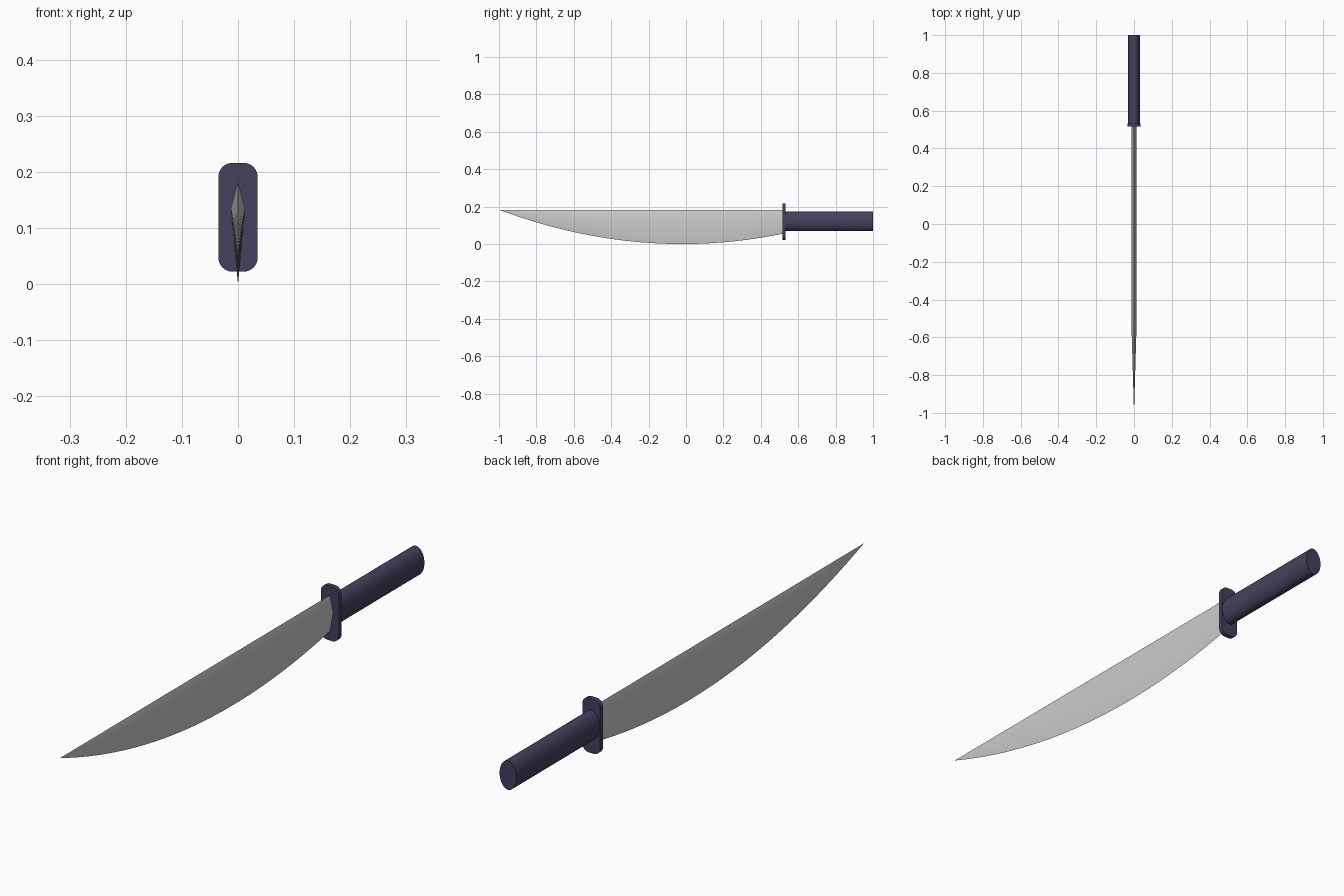
import bpy, bmesh, math

if "Cube" in bpy.data.objects:
    bpy.data.objects.remove(bpy.data.objects["Cube"])

SPINE_Z, TIP_Y, ROOT_Y, LOW_Y = 0.183, -1.0, 0.525, -0.02


def make_object(name, bm, angle, material=None):
    bmesh.ops.recalc_face_normals(bm, faces=bm.faces)
    mesh = bpy.data.meshes.new(name)
    bm.to_mesh(mesh)
    bm.free()
    obj = bpy.data.objects.new(name, mesh)
    bpy.context.collection.objects.link(obj)
    if material:
        mesh.materials.append(material)
    bpy.ops.object.select_all(action='DESELECT')
    obj.select_set(True)
    bpy.context.view_layer.objects.active = obj
    bpy.ops.object.shade_smooth_by_angle(angle=math.radians(angle))
    return obj


def extrude_outline(name, outline, y0, y1, material):
    """Solid with an (x, z) outline running along y."""
    bm = bmesh.new()
    rings = [[bm.verts.new((x, y, z)) for x, z in outline] for y in (y0, y1)]
    n = len(outline)
    for i in range(n):
        j = (i + 1) % n
        bm.faces.new((rings[0][i], rings[0][j], rings[1][j], rings[1][i]))
    bm.faces.new(rings[0])
    bm.faces.new(rings[1])
    return make_object(name, bm, 35, material)


navy = bpy.data.materials.new("dark_navy")
navy.diffuse_color = (0.055, 0.053, 0.11, 1)
navy.use_nodes = True
navy.node_tree.nodes["Principled BSDF"].inputs["Base Color"].default_value = navy.diffuse_color

# Blade: diamond sections lofted from the hilt to a single tip point
bm = bmesh.new()
steps = 40
sections = []
for i in range(steps):
    y = ROOT_Y + (TIP_Y - ROOT_Y) * i / steps
    edge_z = SPINE_Z * ((y - LOW_Y) / (TIP_Y - LOW_Y)) ** 2
    taper = min(1.0, (y - TIP_Y) / 0.44)
    ridge_z = SPINE_Z + (0.127 - SPINE_Z) * taper
    if taper < 1:
        ridge_z = SPINE_Z - 0.05 * taper
    else:
        ridge_z = 0.133 - 0.008 * (y + 0.56) / 1.09
    half = 0.013 * taper
    sections.append([bm.verts.new(p) for p in (
        (0, y, SPINE_Z), (half, y, ridge_z), (0, y, edge_z), (-half, y, ridge_z))])
for a, b in zip(sections, sections[1:]):
    for k in range(4):
        m = (k + 1) % 4
        bm.faces.new((a[k], a[m], b[m], b[k]))
tip = bm.verts.new((0, TIP_Y, SPINE_Z))
for k in range(4):
    bm.faces.new((sections[-1][k], sections[-1][(k + 1) % 4], tip))
bm.faces.new(sections[0])
make_object("blade", bm, 30)

# Guard: thin plate with rounded corners
corner = 0.025
outline = []
for q, (sx, sz) in enumerate(((1, 1), (-1, 1), (-1, -1), (1, -1))):
    for s in range(7):
        t = math.radians(90 * q + 15 * s)
        outline.append((sx * (0.035 - corner) + corner * math.cos(t),
                        0.119 + sz * (0.097 - corner) + corner * math.sin(t)))
extrude_outline("guard", outline, 0.516, 0.532, navy)

# Grip: oval cylinder
oval = [(0.033 * math.cos(math.tau * i / 32), 0.122 + 0.052 * math.sin(math.tau * i / 32))
        for i in range(32)]
extrude_outline("grip", oval, 0.53, 1.0, navy)
